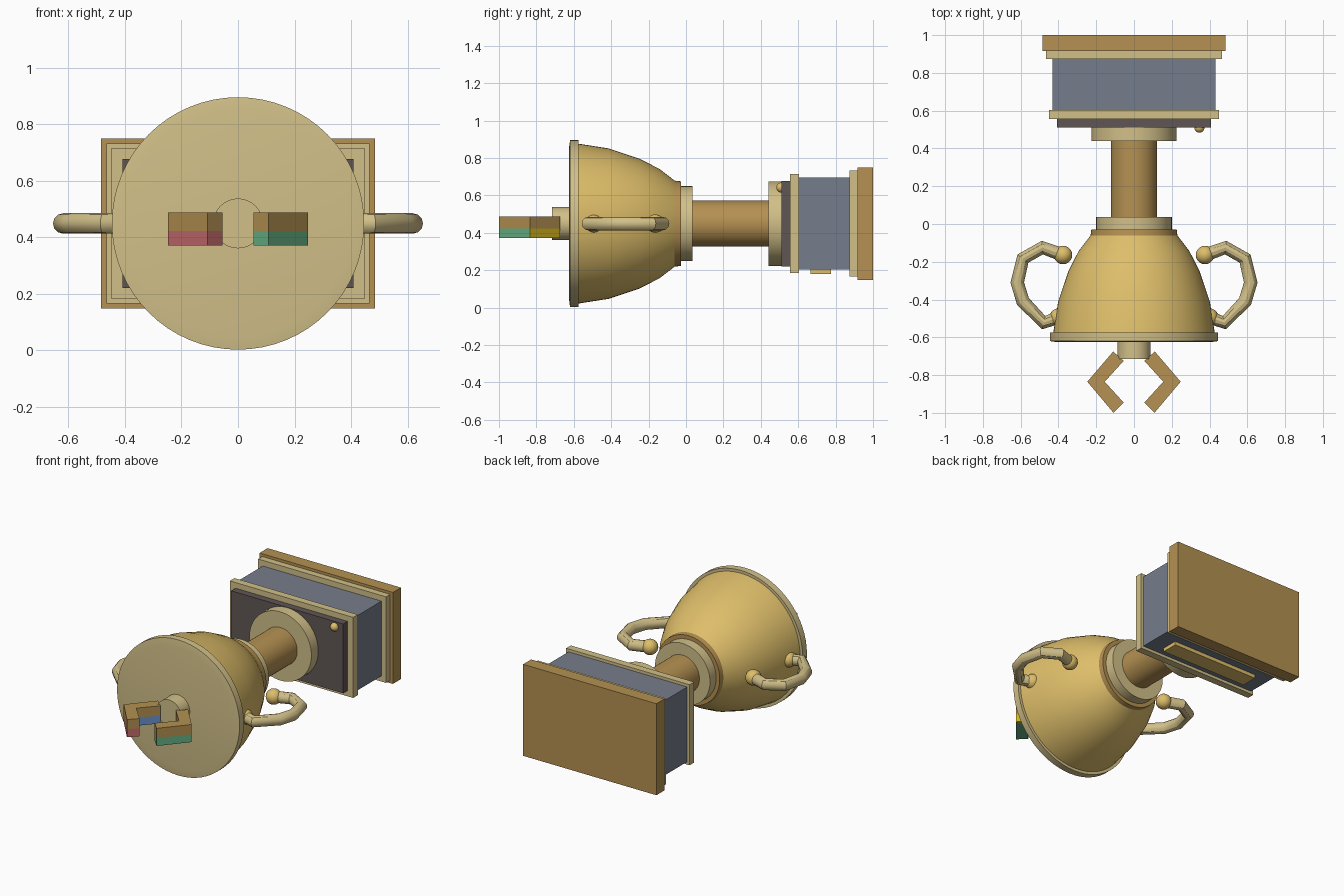
import bpy, bmesh, math
from mathutils import Vector

if "Cube" in bpy.data.objects:
    bpy.data.objects.remove(bpy.data.objects["Cube"])

ZC = 0.449  # height of the cup's lying axis


def material(name, rgb):
    m = bpy.data.materials.new(name)
    lin = [((c / 255 + 0.055) / 1.055) ** 2.4 for c in rgb]
    m.diffuse_color = (*lin, 1)
    m.use_nodes = True
    m.node_tree.nodes["Principled BSDF"].inputs["Base Color"].default_value = m.diffuse_color
    return m


BEIGE = material("pale_brass", (210, 192, 137))
GOLD = material("gold", (222, 190, 106))
BROWN = material("bronze", (181, 145, 82))
GREY = material("slate_grey", (118, 125, 139))
DARK = material("dark_umber", (96, 86, 84))
PINK = material("pink", (198, 108, 110))
GREEN = material("green", (104, 177, 134))
YELLOW = material("yellow", (210, 182, 30))
BLUE = material("blue", (106, 148, 212))


def finish(bm, name, mat, smooth=False):
    bmesh.ops.recalc_face_normals(bm, faces=bm.faces)
    me = bpy.data.meshes.new(name)
    bm.to_mesh(me)
    bm.free()
    ob = bpy.data.objects.new(name, me)
    bpy.context.collection.objects.link(ob)
    me.materials.append(mat)
    if smooth:
        bpy.ops.object.select_all(action='DESELECT')
        ob.select_set(True)
        bpy.context.view_layer.objects.active = ob
        bpy.ops.object.shade_smooth_by_angle(angle=math.radians(30))
    return ob


def lathe(name, mat, profile, n=64):
    """Turn (y, radius) points around the y axis and cap both ends."""
    bm = bmesh.new()
    rings = []
    for y, r in profile:
        rings.append([bm.verts.new((r * math.sin(2 * math.pi * i / n), y,
                                    ZC + r * math.cos(2 * math.pi * i / n)))
                      for i in range(n)])
    for a, b in zip(rings, rings[1:]):
        for i in range(n):
            j = (i + 1) % n
            bm.faces.new((a[i], a[j], b[j], b[i]))
    bm.faces.new(rings[0])
    bm.faces.new(rings[-1])
    return finish(bm, name, mat, True)


def prism(name, mat, pts, z0, z1):
    """Extrude a flat xy outline from z0 to z1."""
    bm = bmesh.new()
    face = bm.faces.new([bm.verts.new((x, y, z0)) for x, y in pts])
    ext = bmesh.ops.extrude_face_region(bm, geom=[face])
    for v in ext["geom"]:
        if isinstance(v, bmesh.types.BMVert):
            v.co.z = z1
    return finish(bm, name, mat)


def block(name, mat, hx, y0, y1, z0, z1):
    return prism(name, mat, [(-hx, y0), (hx, y0), (hx, y1), (-hx, y1)], z0, z1)


def ball(name, mat, loc, r):
    bm = bmesh.new()
    bmesh.ops.create_uvsphere(bm, u_segments=20, v_segments=12, radius=r)
    bmesh.ops.translate(bm, verts=bm.verts, vec=Vector(loc))
    return finish(bm, name, mat, True)


# Plinth: stacked rectangular slabs (half width, y range, half height)
for name, mat, hx, y0, y1, hz in (
        ("plinth_foot", BROWN, 0.485, 0.917, 1.0, 0.301),
        ("plinth_lower_trim", BEIGE, 0.465, 0.874, 0.917, 0.283),
        ("plinth_body", GREY, 0.432, 0.604, 0.874, 0.246),
        ("plinth_upper_trim", BEIGE, 0.449, 0.556, 0.604, 0.265),
        ("plinth_top", DARK, 0.408, 0.511, 0.556, 0.228)):
    block(name, mat, hx, y0, y1, ZC - hz, ZC + hz)
block("nameplate", GOLD, 0.32, 0.665, 0.775, 0.179, 0.21)
ball("plinth_stud", GOLD, (0.346, 0.51, 0.642), 0.027)

# Stem and collars
lathe("stem_base", BEIGE, [(0.512, 0.226), (0.44, 0.226)])
lathe("stem", BROWN, [(0.45, 0.123), (0.02, 0.123)])
lathe("stem_collar", BEIGE, [(0.036, 0.2), (-0.03, 0.2)])
lathe("bowl_collar", BROWN, [(-0.028, 0.226), (-0.062, 0.23)])

# Bowl, rim with closed lid, and lid knob
lathe("bowl", GOLD, [(-0.058, 0.228), (-0.143, 0.293), (-0.249, 0.347),
                     (-0.413, 0.402), (-0.58, 0.428)])
lathe("rim_lid", BEIGE, [(-0.575, 0.446), (-0.62, 0.446), (-0.626, 0.4)])
lathe("lid_knob", BEIGE, [(-0.62, 0.088), (-0.716, 0.088)], 40)

# Handles: bent tubes with ball ends, mirrored left and right
PATH = [(0.376, -0.164), (0.485, -0.125), (0.588, -0.183), (0.618, -0.31),
        (0.588, -0.41), (0.478, -0.522), (0.395, -0.492)]
for side, s in (("right", 1), ("left", -1)):
    cu = bpy.data.curves.new("handle_" + side, 'CURVE')
    cu.dimensions = '3D'
    cu.bevel_depth = 0.036
    cu.bevel_resolution = 4
    cu.use_fill_caps = True
    sp = cu.splines.new('POLY')
    sp.points.add(len(PATH) - 1)
    for p, (x, y) in zip(sp.points, PATH):
        p.co = (s * x, y, ZC, 1)
    ob = bpy.data.objects.new("handle_" + side, cu)
    bpy.context.collection.objects.link(ob)
    cu.materials.append(BEIGE)
    bpy.ops.object.select_all(action='DESELECT')
    ob.select_set(True)
    bpy.context.view_layer.objects.active = ob
    bpy.ops.object.convert(target='MESH')
    bpy.ops.object.shade_smooth_by_angle(angle=math.radians(30))
    ball("handle_ball_upper_" + side, GOLD, (s * 0.376, -0.164, ZC), 0.049)
    ball("handle_ball_lower_" + side, GOLD, (s * 0.398, -0.495, ZC), 0.049)

# Chevron claws: bronze upper half, one coloured lower half per arm
BACK = [(0.11, -0.675), (0.247, -0.835), (0.155, -0.835), (0.055, -0.725)]
FRONT = [(0.247, -0.835), (0.108, -1.0), (0.055, -0.945), (0.155, -0.835)]
for side, s, cb, cf in (("right", 1, YELLOW, GREEN), ("left", -1, BLUE, PINK)):
    for arm, pts, col in (("back", BACK, cb), ("front", FRONT, cf)):
        out = [(s * x, y) for x, y in pts]
        prism(f"claw_{arm}_lower_{side}", col, out, 0.371, 0.423)
        prism(f"claw_{arm}_upper_{side}", BROWN, out, 0.423, 0.487)
